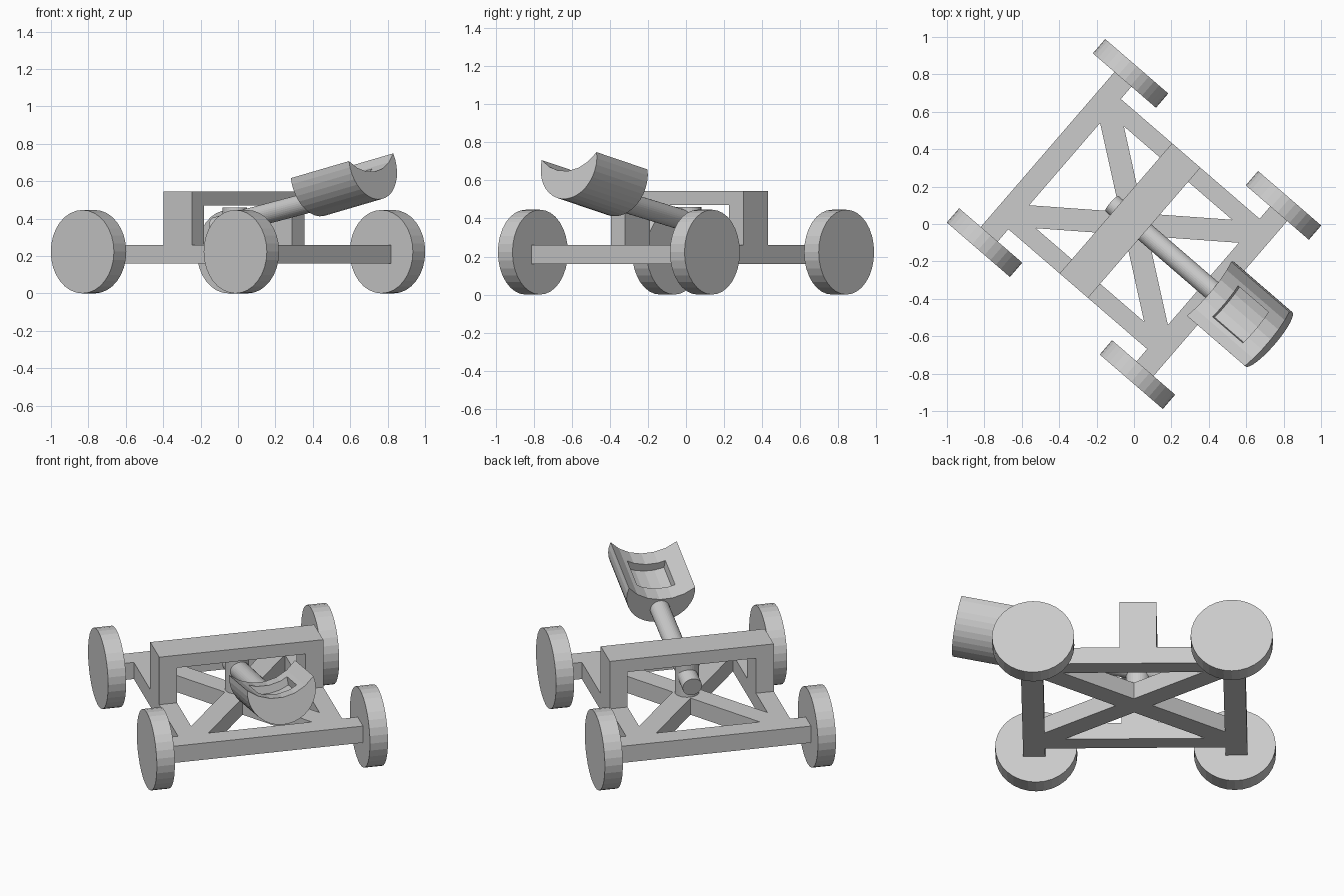
import bpy, bmesh
from math import radians, sin, cos, asin, atan2, hypot, pi
from mathutils import Matrix, Vector

cube = bpy.data.objects.get("Cube")
if cube:
    bpy.data.objects.remove(cube, do_unlink=True)

grey = bpy.data.materials.new("plain_grey")
grey.use_nodes = True
COLOUR = (0.6, 0.6, 0.6, 1)
grey.diffuse_color = COLOUR
grey.node_tree.nodes["Principled BSDF"].inputs["Base Color"].default_value = COLOUR

# The whole cart is turned: its length runs along local x, its axles along local y
TURN = Matrix.Rotation(radians(-40.8), 4, 'Z')


def finish(bm, name, local=Matrix()):
    bmesh.ops.recalc_face_normals(bm, faces=bm.faces)
    bm.transform(TURN @ local)
    mesh = bpy.data.meshes.new(name)
    bm.to_mesh(mesh)
    bm.free()
    mesh.materials.append(grey)
    obj = bpy.data.objects.new(name, mesh)
    bpy.context.collection.objects.link(obj)
    return obj


def box(name, low, high, local=Matrix()):
    low, high = Vector(low), Vector(high)
    bm = bmesh.new()
    bmesh.ops.create_cube(bm, size=1)
    bm.transform(Matrix.Translation((low + high) / 2) @ Matrix.Diagonal((*(high - low), 1)))
    return finish(bm, name, local)


def rod(name, start, end, radius, sides=32):
    start, end = Vector(start), Vector(end)
    axis = end - start
    bm = bmesh.new()
    bmesh.ops.create_cone(bm, cap_ends=True, segments=sides, radius1=radius,
                          radius2=radius, depth=axis.length)
    turn = axis.to_track_quat('Z', 'Y').to_matrix().to_4x4()
    return finish(bm, name, Matrix.Translation((start + end) / 2) @ turn)


def prism(name, profile, x0, x1, local):
    """Extrude a (y, z) outline along x."""
    bm = bmesh.new()
    face = bm.faces.new([bm.verts.new((x0, y, z)) for y, z in profile])
    side = bmesh.ops.extrude_face_region(bm, geom=[face])
    moved = [v for v in side["geom"] if isinstance(v, bmesh.types.BMVert)]
    bmesh.ops.translate(bm, verts=moved, vec=(x1 - x0, 0, 0))
    return finish(bm, name, local)


def arc(cz, radius, a0, a1, steps):
    angles = [a0 + (a1 - a0) * i / steps for i in range(steps + 1)]
    return [(radius * sin(a), cz + radius * cos(a)) for a in angles]


# Chassis beams, wheels and gate posts
LOW, TOP = 0.16, 0.26
for end, s in (("rear", -1), ("front", 1)):
    xs = sorted((s * 0.49, s * 0.61))
    box(end + "_axle_beam", (xs[0], -0.56, LOW), (xs[1], 0.56, TOP))
    for side, t in (("right", -1), ("left", 1)):
        rod(f"{end}_{side}_wheel", (s * 0.54, t * 0.547, 0.223),
            (s * 0.54, t * 0.648, 0.223), 0.223)

for side, t in (("right", -1), ("left", 1)):
    ys = sorted((t * 0.36, t * 0.46))
    box(side + "_side_beam", (-0.5, ys[0], LOW), (0.5, ys[1], TOP))
    box(side + "_gate_post", (-0.128, ys[0], TOP), (0.072, ys[1], 0.47))
    # Diagonal brace
    half = hypot(0.55, 0.41)
    box(side + "_diagonal_brace", (-half, -0.06, LOW), (half, 0.06, TOP),
        Matrix.Rotation(t * atan2(0.41, 0.55), 4, 'Z'))

box("gate_crossbar", (-0.128, -0.46, 0.47), (0.072, 0.46, 0.545))

# Pivot post and throwing arm
rod("pivot_post", (-0.022, 0, LOW), (-0.022, 0, 0.46), 0.066)
rod("throwing_arm", (-0.16, 0.005, 0.354), (0.62, 0.005, 0.51), 0.054)

# Bucket: round underside, shallow hollow top, rectangular pocket
HALF, DIP, R = 0.188, 0.08, 0.192
place = (Matrix.Translation((0.53, 0, 0.637)) @ Matrix.Rotation(radians(-12.5), 4, 'Y')
         @ Matrix.Rotation(radians(6.5), 4, 'X'))
rim = asin(HALF / R)
outer = arc(-R * cos(rim), R, rim, 2 * pi - rim, 20)
hollow_r = (HALF ** 2 + DIP ** 2) / (2 * DIP)
spread = asin(HALF / hollow_r)
hollow = arc(hollow_r - DIP, hollow_r, pi + spread, pi - spread, 6)
bucket = prism("bucket", outer + hollow[1:-1], 0, 0.42, place)

reach = asin(0.108 / hollow_r)
floor = arc(hollow_r - DIP - 0.045, hollow_r, pi + reach, pi - reach, 4)
cutter = prism("pocket_cutter", floor + [(0.108, 0.1), (-0.108, 0.1)], 0.1, 0.32, place)
cutter.hide_render = True
cut = bucket.modifiers.new("pocket", 'BOOLEAN')
cut.operation, cut.solver, cut.object = 'DIFFERENCE', 'EXACT', cutter
bpy.context.view_layer.update()
graph = bpy.context.evaluated_depsgraph_get()
carved = bpy.data.meshes.new_from_object(bucket.evaluated_get(graph))
bucket.modifiers.clear()
bucket.data = carved
bpy.data.objects.remove(cutter, do_unlink=True)
